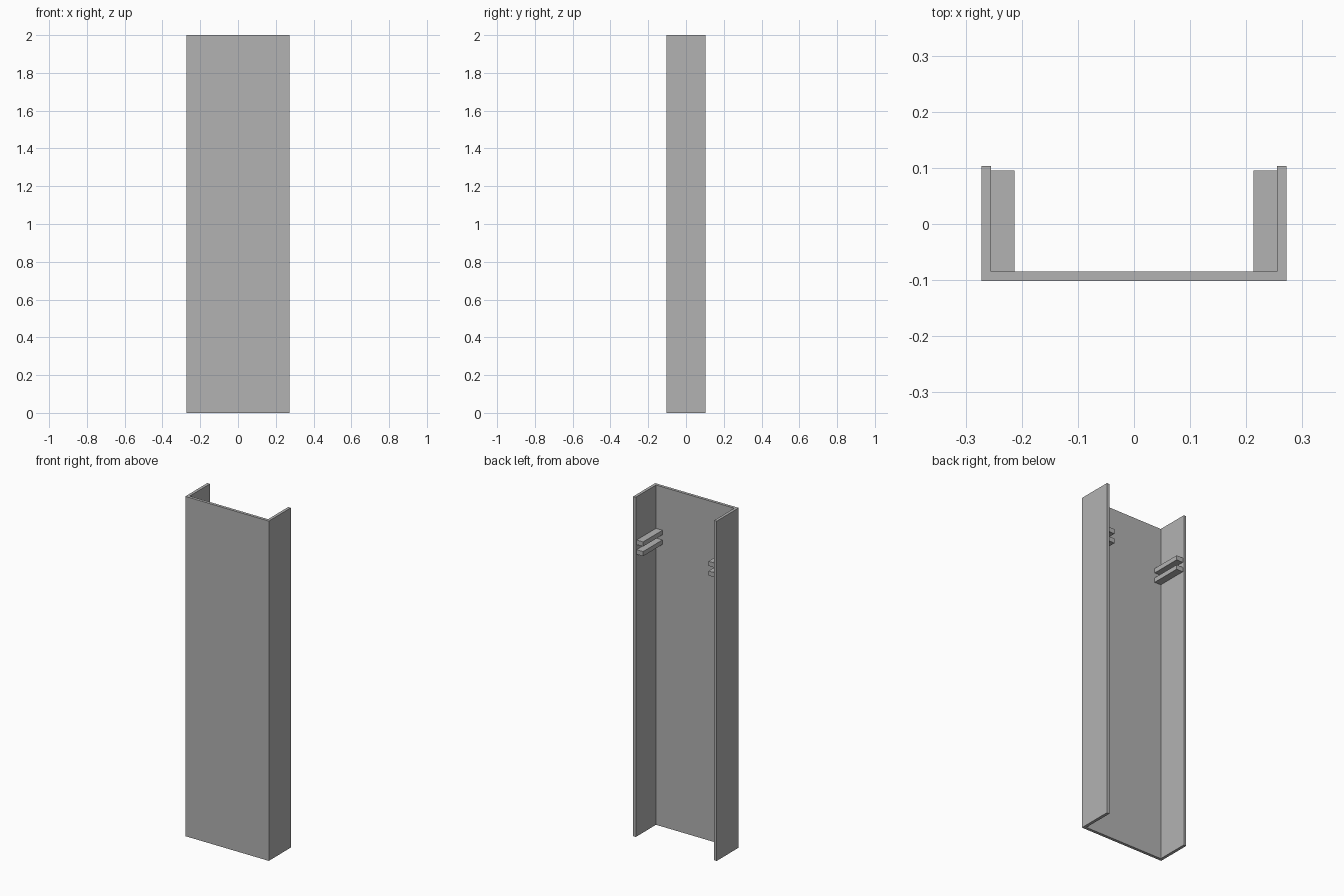
import bpy
import bmesh

cube = bpy.data.objects.get("Cube")
if cube:
    bpy.data.objects.remove(cube, do_unlink=True)

HALF_W, FRONT, BACK = 0.272, -0.102, 0.103
WALL, HEIGHT = 0.017, 2.0

grey = bpy.data.materials.new("plain grey")
grey.use_nodes = True
grey.diffuse_color = (0.448, 0.448, 0.448, 1)
grey.node_tree.nodes["Principled BSDF"].inputs["Base Color"].default_value = grey.diffuse_color


def extrude_profile(name, points, bottom, top):
    """Raise a flat outline from bottom to top as a closed solid."""
    bm = bmesh.new()
    base = bm.faces.new([bm.verts.new((x, y, bottom)) for x, y in points])
    grown = bmesh.ops.extrude_face_region(bm, geom=[base], use_keep_orig=True)
    raised = [v for v in grown["geom"] if isinstance(v, bmesh.types.BMVert)]
    bmesh.ops.translate(bm, verts=raised, vec=(0, 0, top - bottom))
    bmesh.ops.recalc_face_normals(bm, faces=bm.faces)
    mesh = bpy.data.meshes.new(name)
    bm.to_mesh(mesh)
    bm.free()
    mesh.materials.append(grey)
    obj = bpy.data.objects.new(name, mesh)
    bpy.context.collection.objects.link(obj)
    return obj


# U-shaped channel: front panel with two side walls, open at the back
inner = HALF_W - WALL
half = [(HALF_W, FRONT), (HALF_W, BACK), (inner, BACK), (inner, FRONT + WALL)]
extrude_profile("channel", half + [(-x, y) for x, y in reversed(half)], 0, HEIGHT)

# Two pairs of horizontal rails on the inside of the side walls
for level, bottom in (("lower", 1.661), ("upper", 1.718)):
    for side, sign in (("left", 1), ("right", -1)):
        tip, root = sign * 0.213, sign * inner
        outline = [(tip, FRONT + WALL), (root, FRONT + WALL), (root, 0.095), (tip, 0.095)]
        extrude_profile(f"{level}_{side}_rail", outline, bottom, bottom + 0.027)
